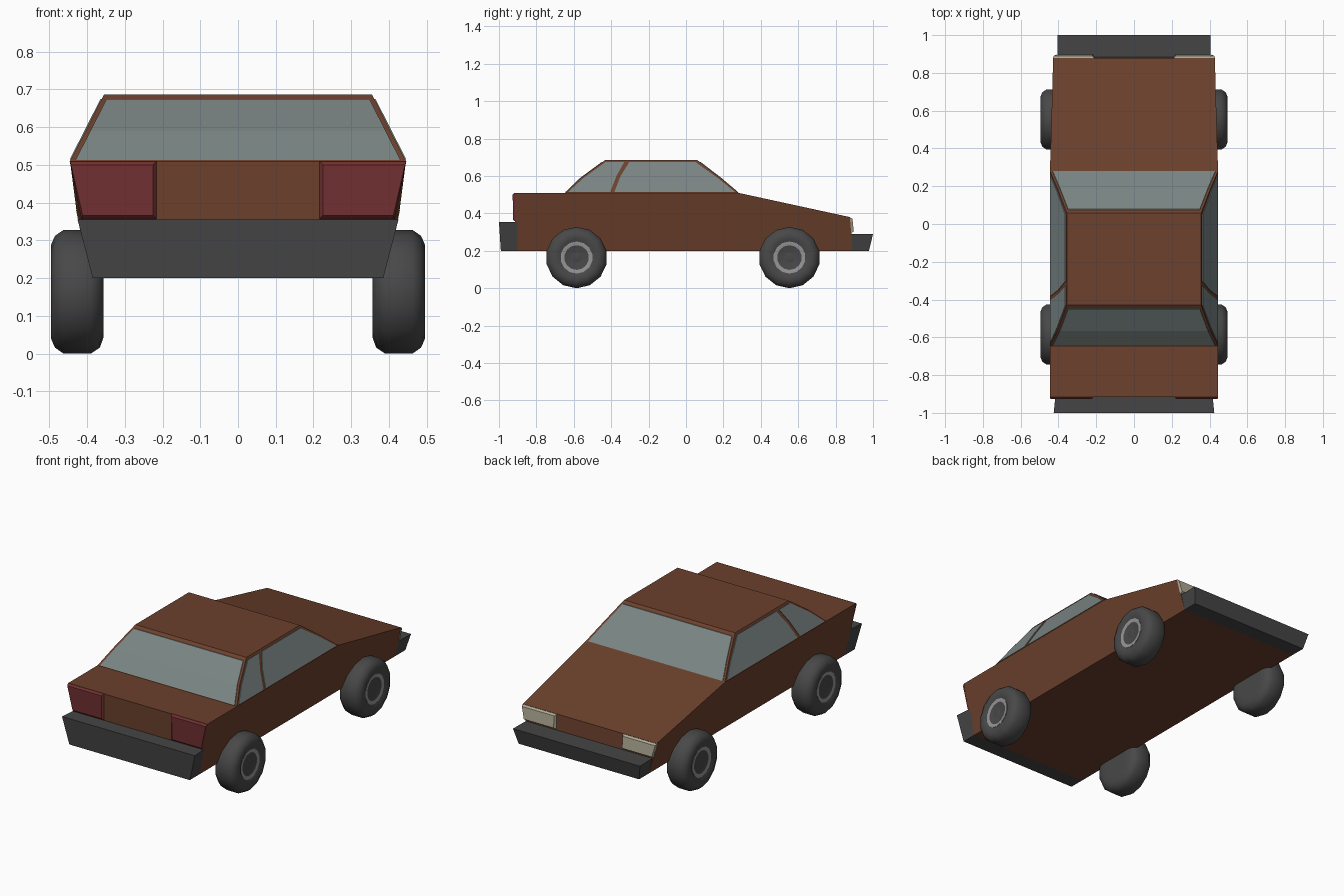
import bpy, bmesh, math

if "Cube" in bpy.data.objects:
    bpy.data.objects.remove(bpy.data.objects["Cube"])

COLORS = {
    "paint": (0.15, 0.052, 0.026), "glass": (0.19, 0.23, 0.225), "rubber": (0.065, 0.065, 0.065),
    "bumper": (0.06, 0.06, 0.06), "metal": (0.30, 0.30, 0.30), "red": (0.17, 0.03, 0.032),
    "cream": (0.42, 0.39, 0.29),
}
MATS = {}
for n, c in COLORS.items():
    MATS[n] = bpy.data.materials.new(n)
    MATS[n].diffuse_color = (*c, 1)


def make(name, verts, faces, mat, smooth=False):
    bm = bmesh.new()
    vs = [bm.verts.new(v) for v in verts]
    for f in faces:
        bm.faces.new([vs[i] for i in f])
    bmesh.ops.remove_doubles(bm, verts=bm.verts, dist=1e-5)
    bmesh.ops.recalc_face_normals(bm, faces=bm.faces)
    me = bpy.data.meshes.new(name)
    bm.to_mesh(me)
    bm.free()
    ob = bpy.data.objects.new(name, me)
    bpy.context.collection.objects.link(ob)
    me.materials.append(MATS[mat])
    if smooth:
        bpy.context.view_layer.objects.active = ob
        ob.select_set(True)
        bpy.ops.object.shade_smooth_by_angle(angle=math.radians(40))
        ob.select_set(False)
    return ob


def loft(name, rings, mat, smooth=False, caps=True):
    """Skin a list of equal-length closed rings."""
    n = len(rings[0])
    faces = [(a * n + i, a * n + (i + 1) % n, (a + 1) * n + (i + 1) % n, (a + 1) * n + i)
             for a in range(len(rings) - 1) for i in range(n)]
    if caps:
        faces += [tuple(range(n)), tuple(range((len(rings) - 1) * n, len(rings) * n))]
    return make(name, [p for r in rings for p in r], faces, mat, smooth)


def section(wb, yb, zb, wt, yt, zt):
    return [(-wb, yb, zb), (wb, yb, zb), (wt, yt, zt), (-wt, yt, zt)]


def slab(name, pts, shift, mat):
    """Thin panel: a polygon thickened by an offset vector."""
    back = [tuple(p[k] - shift[k] for k in range(3)) for p in pts]
    return loft(name, [pts, back], mat)


# Lower body, with sloping bonnet and wedge nose
loft("body", [section(0.385, -0.91, 0.2, 0.445, -0.917, 0.51),
              section(0.385, 0.28, 0.2, 0.445, 0.28, 0.51),
              section(0.385, 0.89, 0.2, 0.428, 0.878, 0.38)], "paint")

# Cabin: z, half width, rear y, front y of each level
levels = [(0.51, 0.445, -0.645, 0.28), (0.59, 0.404, -0.562, 0.185), (0.687, 0.355, -0.43, 0.058)]
loft("cabin", [[(-w, r, z), (w, r, z), (w, f, z), (-w, f, z)] for z, w, r, f in levels], "paint")


def half_width(z):
    return 0.445 - 0.09 * (z - 0.51) / 0.177


# Front and rear screens follow the bend of the cabin
def screen(name, path, out):
    outer = [[(s * (half_width(z) - 0.013), y + out, z) for s in (-1, 1)] for y, z in path]
    rings = [r + [(x, y - out * 3, z) for x, y, z in reversed(r)] for r in outer]
    loft(name, rings, "glass")


screen("rear_screen", [(-0.642, 0.513), (-0.562, 0.59), (-0.448, 0.674)], -0.004)
screen("windscreen", [(0.276, 0.513), (0.185, 0.59), (0.076, 0.674)], 0.004)

# Side windows either side of a slanted pillar
WINDOWS = {
    "quarter_window": [(-0.63, 0.515), (-0.55, 0.588), (-0.43, 0.675), (-0.33, 0.675),
                       (-0.372, 0.6), (-0.405, 0.515)],
    "door_window": [(-0.383, 0.515), (-0.35, 0.6), (-0.303, 0.675), (0.05, 0.675),
                    (0.172, 0.588), (0.262, 0.515)],
}
for side, s in (("left", -1), ("right", 1)):
    for n, pts in WINDOWS.items():
        slab(f"{n}_{side}", [(s * (half_width(z) + 0.003), y, z) for y, z in pts],
             (s * 0.01, 0, 0), "glass")

# Bumpers
loft("rear_bumper", [section(0.385, -0.90, 0.2, 0.415, -0.90, 0.355),
                     section(0.385, -0.99, 0.2, 0.425, -1.0, 0.355)], "bumper")
loft("front_bumper", [section(0.385, 0.87, 0.2, 0.403, 0.87, 0.29),
                      section(0.385, 0.978, 0.2, 0.406, 1.0, 0.29)], "bumper")


# Lamps: bevelled blocks, base ring on the body and smaller ring outside
def lamp(name, s, xi, xb, xt, zb, zt, yb, yt, depth, inset, mat):
    base = [(s * xi, yb, zb), (s * xb, yb, zb), (s * xt, yt, zt), (s * xi, yt, zt)]
    e = inset
    face = [(s * (xi + e), yb + depth, zb + e), (s * (xb - e / 3), yb + depth, zb + e),
            (s * (xt - e / 3), yt + depth, zt - e), (s * (xi + e), yt + depth, zt - e)]
    loft(name, [base, face], mat)


for side, s in (("left", -1), ("right", 1)):
    lamp(f"tail_lamp_{side}", s, 0.214, 0.415, 0.446, 0.355, 0.511, -0.912, -0.915, -0.012, 0.011, "red")
    lamp(f"head_lamp_{side}", s, 0.21, 0.412, 0.429, 0.295, 0.38, 0.883, 0.876, 0.014, 0.009, "cream")


# Wheels: lathed about the x axis, 14 sides
def lathe(name, s, cy, profile, mat):
    n, cz = 14, 0.164
    rings = [[(s * x, cy + r * math.sin(2 * math.pi * i / n), cz - r * math.cos(2 * math.pi * i / n))
              for i in range(n)] for x, r in profile]
    loft(name, rings, mat, True)


TYRE = [(0.356, 0.08), (0.356, 0.12), (0.366, 0.148), (0.39, 0.164), (0.462, 0.164),
        (0.485, 0.148), (0.495, 0.125), (0.493, 0.1), (0.485, 0.083)]
HUB = [(0.46, 0.086), (0.488, 0.086), (0.488, 0.075), (0.478, 0.045), (0.478, 0.03)]
CAP = [(0.47, 0.03), (0.484, 0.03), (0.486, 0.022)]
for end, cy in (("rear", -0.585), ("front", 0.553)):
    for side, s in (("left", -1), ("right", 1)):
        lathe(f"{end}_{side}_tyre", s, cy, TYRE, "rubber")
        lathe(f"{end}_{side}_hub", s, cy, HUB, "metal")
        lathe(f"{end}_{side}_hub_cap", s, cy, CAP, "rubber")

for m in bpy.data.materials:
    if m.users and not m.is_grease_pencil:
        m.use_nodes = True
        m.node_tree.nodes["Principled BSDF"].inputs["Base Color"].default_value = m.diffuse_color
